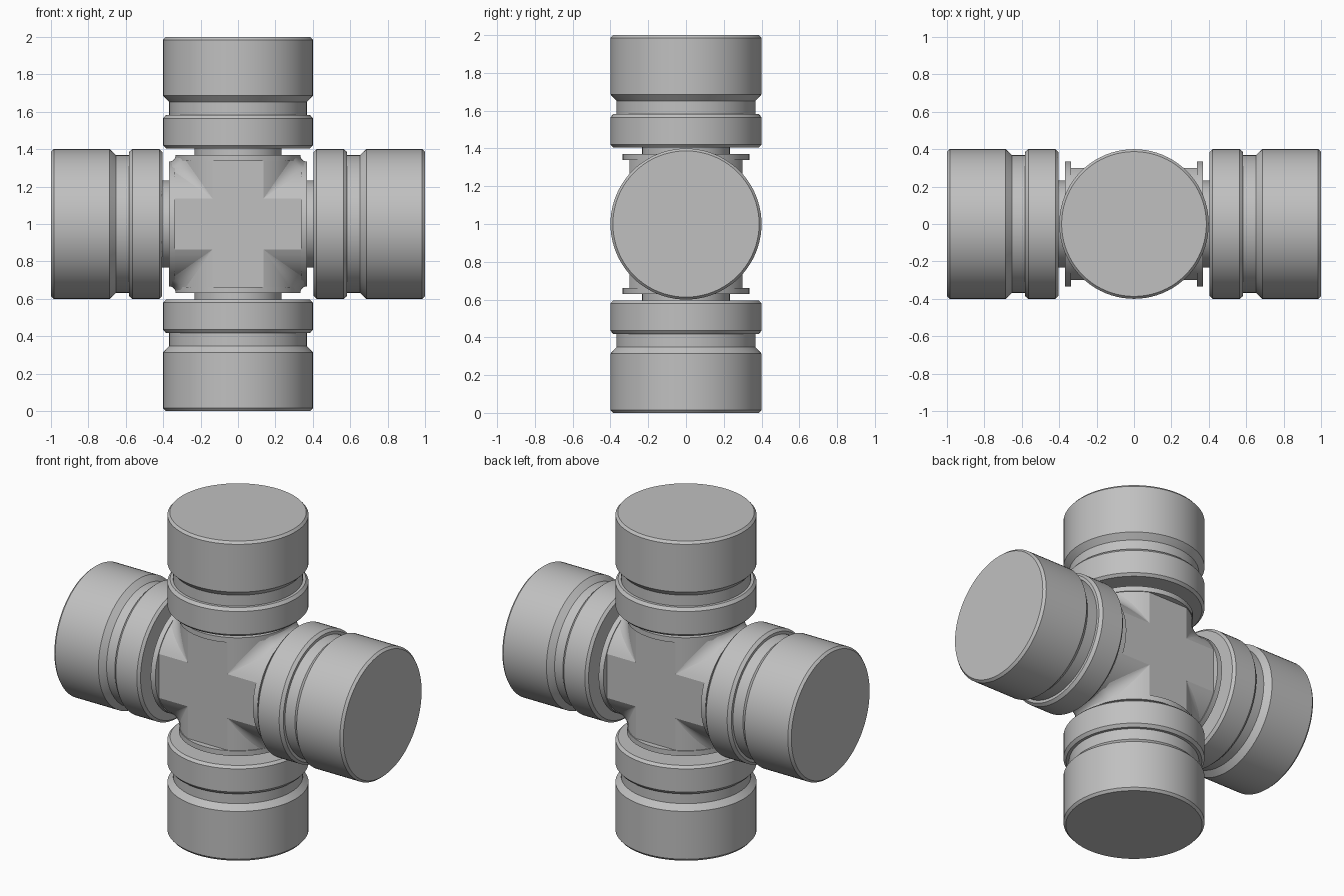
import bpy, bmesh, math
from mathutils import Matrix, Vector

cube = bpy.data.objects.get("Cube")
if cube:
    bpy.data.objects.remove(cube, do_unlink=True)

CENTRE = Matrix.Translation((0, 0, 1))
R_BODY, FLAT, REACH = 0.33, 0.30, 0.37
HALF = math.sqrt(R_BODY**2 - FLAT**2)      # half width of the milled flat

steel = bpy.data.materials.new("steel grey")
steel.use_nodes = True
steel.diffuse_color = (0.53, 0.53, 0.53, 1)
steel.node_tree.nodes["Principled BSDF"].inputs["Base Color"].default_value = (0.53, 0.53, 0.53, 1)


def finish(name, bm, matrix, angle=20):
    """Turn a bmesh into a placed, smooth shaded object."""
    bmesh.ops.recalc_face_normals(bm, faces=bm.faces)
    bm.transform(CENTRE @ matrix)
    mesh = bpy.data.meshes.new(name)
    bm.to_mesh(mesh)
    bm.free()
    mesh.materials.append(steel)
    obj = bpy.data.objects.new(name, mesh)
    bpy.context.collection.objects.link(obj)
    bpy.ops.object.select_all(action='DESELECT')
    obj.select_set(True)
    bpy.context.view_layer.objects.active = obj
    bpy.ops.object.shade_smooth_by_angle(angle=math.radians(angle))
    return obj


def loft(bm, loops):
    """Skin closed loops of points and cap both ends."""
    rings = [[bm.verts.new(p) for p in loop] for loop in loops]
    for a, b in zip(rings, rings[1:]):
        for i in range(len(a)):
            j = (i + 1) % len(a)
            bm.faces.new((a[i], a[j], b[j], b[i]))
    bm.faces.new(rings[0])
    bm.faces.new(rings[-1])


def lathe(name, profile, matrix, n=80):
    """Revolve (radius, height) points about the local z axis."""
    bm = bmesh.new()
    loft(bm, [[(r * math.cos(k * math.tau / n), r * math.sin(k * math.tau / n), h)
               for k in range(n)] for r, h in profile])
    return finish(name, bm, matrix)


def flatted_bar(name, low, high, matrix):
    """Round bar along local z, milled flat at front and back."""
    a0 = math.acos(FLAT / R_BODY)
    start, sweep = -math.pi / 2 + a0, math.pi - 2 * a0
    side = [start + sweep * k / 28 for k in range(29)]
    pts = [(R_BODY * math.cos(a), R_BODY * math.sin(a)) for a in side]
    pts += [(-x, -y) for x, y in pts]
    bm = bmesh.new()
    loft(bm, [[(x, y, h) for x, y in pts] for h in (low, high)])
    return finish(name, bm, matrix)


# Bearing cup with collar, groove and bevelled rims
CUP = [(0.385, 0.405), (0.40, 0.42), (0.40, 0.565), (0.385, 0.583),
       (0.368, 0.583), (0.368, 0.652), (0.40, 0.686), (0.40, 0.985), (0.387, 1.0)]
NECK = [(0.232, 0.33), (0.232, 0.42)]
FLANGE = [(0.335, 0.338), (0.335, REACH)]

arms = {"top": 0, "left": 90, "bottom": 180, "right": 270}
for side, degrees in arms.items():
    turn = Matrix.Rotation(math.radians(degrees), 4, 'Y')
    lathe(side + "_bearing_cup", CUP, turn)
    lathe(side + "_trunnion_neck", NECK, turn)
    lathe(side + "_shoulder_flange", FLANGE, turn)

# Cross body: one through bar, with two stubs that begin where its flat ends
flatted_bar("body_cross_bar", -0.345, 0.345, Matrix.Rotation(math.pi / 2, 4, 'Y'))
flatted_bar("body_top_stub", HALF, 0.345, Matrix())
flatted_bar("body_bottom_stub", HALF, 0.345, Matrix.Rotation(math.pi, 4, 'Y'))

# Blends that fill the four valleys between the arms
for i, corner in enumerate(("upper_left", "lower_left", "lower_right", "upper_right")):
    bm = bmesh.new()
    rows = []
    a0 = math.asin(HALF / R_BODY)
    for k in range(41):
        a = a0 + (math.pi - 2 * a0) * k / 40
        t, y = R_BODY * math.sin(a), -R_BODY * math.cos(a)
        d = max(0.0005, min(0.42 * (t - HALF), REACH - t))
        row = []
        for s in range(7):
            u = s / 6
            sag = 0.16 * d * 4 * u * (1 - u)   # slightly hollow blend
            row.append(bm.verts.new((t + d * (1 - u) - sag, y, t + d * u - sag)))
        rows.append(row)
    for a, b in zip(rows, rows[1:]):
        for s in range(6):
            bm.faces.new((a[s], a[s + 1], b[s + 1], b[s]))
    blend = finish(corner + "_blend", bm, Matrix.Rotation(i * math.pi / 2, 4, 'Y'), 35)
    # Point the open strip's faces away from the joint centre
    mesh = blend.data
    mid = mesh.polygons[len(mesh.polygons) // 2]
    if mid.normal.dot(mid.center - Vector((0, 0, 1))) < 0:
        mesh.flip_normals()
